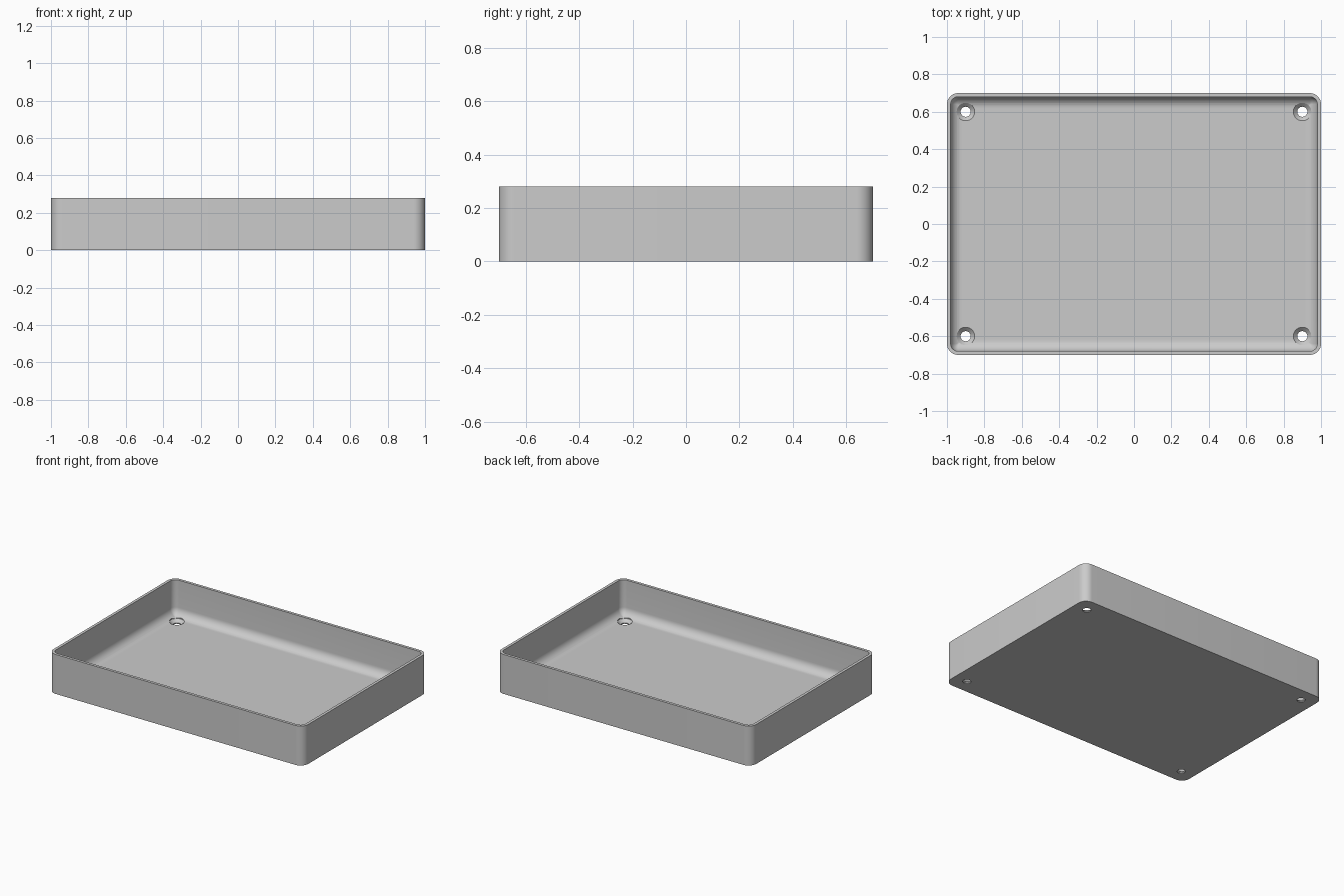
import bpy, bmesh, math

cube = bpy.data.objects.get("Cube")
if cube:
    bpy.data.objects.remove(cube, do_unlink=True)

# Main sizes
HALF_X, HALF_Y, HEIGHT = 1.0, 0.7, 0.28
CORNER, WALL, FLOOR, FILLET = 0.06, 0.02, 0.027, 0.06
HOLE_X, HOLE_Y, HOLE_R, SINK_R = 0.9, 0.6, 0.027, 0.048

grey = bpy.data.materials.new("light grey")
grey.use_nodes = True
colour = (0.6, 0.6, 0.6, 1)
grey.diffuse_color = colour
grey.node_tree.nodes["Principled BSDF"].inputs["Base Color"].default_value = colour


def rounded_loop(bm, inset, z, steps=12):
    """Rounded rectangle of vertices, moved inwards by inset."""
    r = max(CORNER - inset, 0.004)
    cx, cy = HALF_X - inset - r, HALF_Y - inset - r
    loop = []
    for q, (sx, sy) in enumerate([(1, 1), (-1, 1), (-1, -1), (1, -1)]):
        for i in range(steps + 1):
            a = math.pi / 2 * (q + i / steps)
            loop.append(bm.verts.new((sx * cx + r * math.cos(a),
                                      sy * cy + r * math.sin(a), z)))
    return loop


def loft(name, profile):
    """Skin rounded loops and close both ends."""
    bm = bmesh.new()
    loops = [rounded_loop(bm, inset, z) for inset, z in profile]
    for a, b in zip(loops, loops[1:]):
        for i in range(len(a)):
            j = (i + 1) % len(a)
            bm.faces.new((a[i], a[j], b[j], b[i]))
    bm.faces.new(loops[0][::-1])
    bm.faces.new(loops[-1])
    bmesh.ops.recalc_face_normals(bm, faces=bm.faces)
    return finish(name, bm)


def finish(name, bm):
    mesh = bpy.data.meshes.new(name)
    bm.to_mesh(mesh)
    bm.free()
    obj = bpy.data.objects.new(name, mesh)
    bpy.context.collection.objects.link(obj)
    mesh.materials.append(grey)
    return obj


def lathe_cutter(name, x, y, profile, sides=40):
    """Closed turned solid for a screw hole."""
    bm = bmesh.new()
    rings = [[bm.verts.new((x + r * math.cos(math.tau * i / sides),
                            y + r * math.sin(math.tau * i / sides), z))
              for i in range(sides)] for r, z in profile]
    for a, b in zip(rings, rings[1:]):
        for i in range(sides):
            j = (i + 1) % sides
            bm.faces.new((a[i], a[j], b[j], b[i]))
    bm.faces.new(rings[0][::-1])
    bm.faces.new(rings[-1])
    obj = finish(name, bm)
    obj.hide_render = True
    obj.hide_set(True)
    return obj


# Tray: outer wall, rim, inner wall, floor fillet
profile = [(0, 0), (0, HEIGHT), (WALL, HEIGHT)]
for i in range(11):
    a = math.pi / 2 * i / 10
    profile.append((WALL + FILLET * (1 - math.cos(a)),
                    FLOOR + FILLET * (1 - math.sin(a))))
tray = loft("tray", profile)

# Countersunk screw holes in the four corners
sink = [(HOLE_R, -0.05), (HOLE_R, 0.006), (SINK_R, FLOOR), (SINK_R, 0.12)]
cutters = []
for sx in (-1, 1):
    for sy in (-1, 1):
        cutter = lathe_cutter("screw_hole_cutter", sx * HOLE_X, sy * HOLE_Y, sink)
        cutters.append(cutter)
        mod = tray.modifiers.new("screw_hole", 'BOOLEAN')
        mod.operation, mod.solver, mod.object = 'DIFFERENCE', 'EXACT', cutter

bpy.ops.object.select_all(action='DESELECT')
bpy.context.view_layer.objects.active = tray
tray.select_set(True)
for mod in list(tray.modifiers):
    bpy.ops.object.modifier_apply(modifier=mod.name)
for cutter in cutters:
    bpy.data.objects.remove(cutter, do_unlink=True)

bpy.ops.object.shade_smooth_by_angle(angle=math.radians(30))
